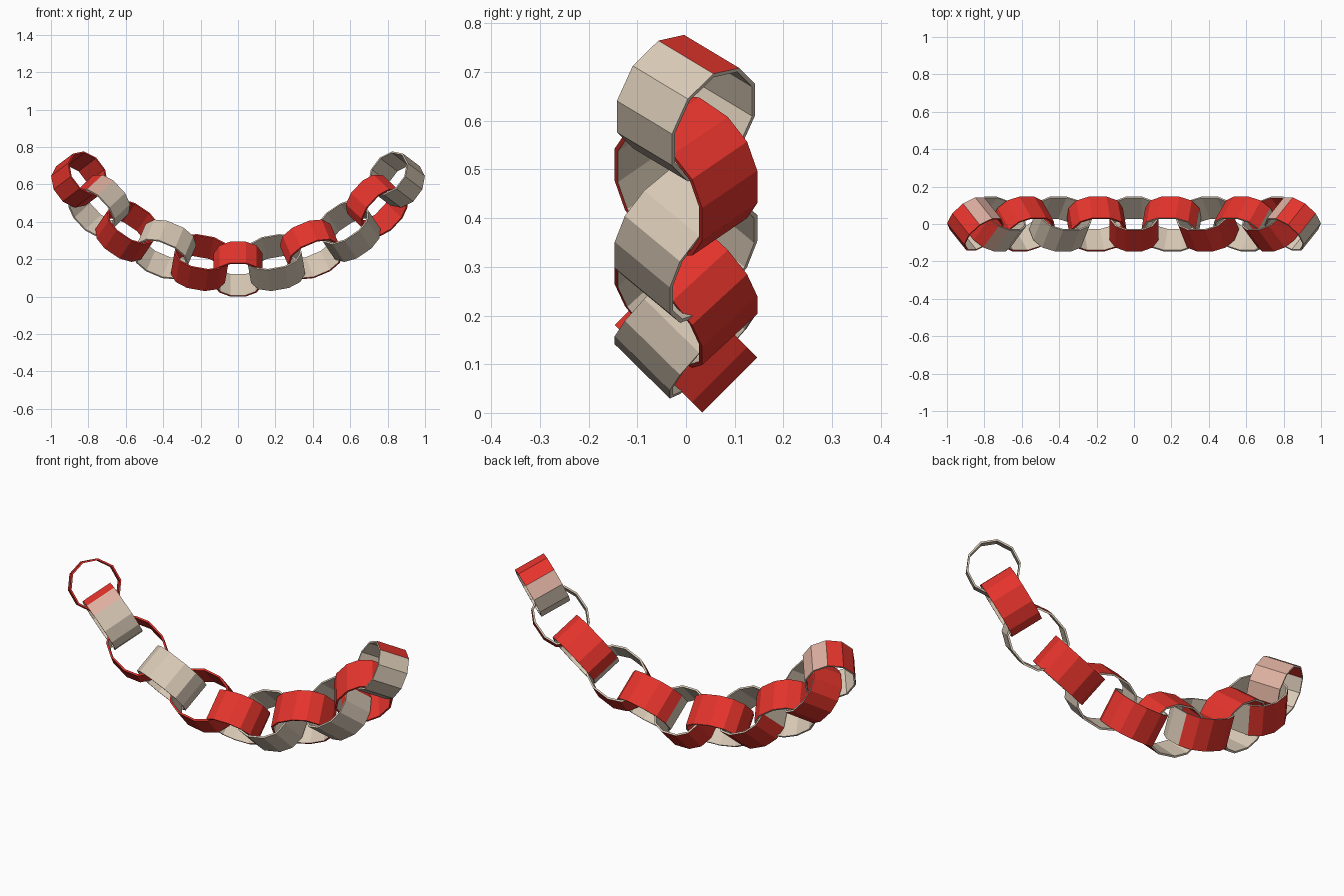
import bpy, bmesh, math
from mathutils import Vector

if "Cube" in bpy.data.objects:
    bpy.data.objects.remove(bpy.data.objects["Cube"])

def material(name, rgb):
    m = bpy.data.materials.new(name)
    m.diffuse_color = (*rgb, 1)
    m.use_nodes = True
    m.node_tree.nodes["Principled BSDF"].inputs["Base Color"].default_value = m.diffuse_color
    return m

RED, BEIGE, PINK = 0, 1, 2
MATS = [material("red paper", (0.78, 0.034, 0.025)),
        material("beige paper", (0.69, 0.585, 0.465)),
        material("pink paper", (0.72, 0.43, 0.35))]

# right half of the hanging chain: x, z, slope in degrees, half length, sides
LINKS = [(0.0, 0.147, 0, 0.130, 12),
         (0.20, 0.182, 10, 0.147, 12),
         (0.392, 0.252, 23, 0.147, 12),
         (0.592, 0.352, 34, 0.147, 12),
         (0.742, 0.487, 47, 0.140, 12),
         (0.848, 0.626, 53, 0.131, 10)]
HALF_WIDTH, RADIUS, THICK = 0.08, 0.127, 0.009

# colours by link: front outside, inside of the back, back outside
COLOURS = {-5: (RED, RED, PINK), -4: (BEIGE, BEIGE, RED), -3: (RED, RED, RED),
           -2: (BEIGE, BEIGE, RED), -1: (RED, RED, RED), 0: (RED, BEIGE, RED),
           1: (BEIGE, BEIGE, RED), 2: (RED, BEIGE, RED), 3: (BEIGE, BEIGE, RED),
           4: (RED, RED, RED), 5: (BEIGE, BEIGE, PINK)}

def outer_colour(i, f, t):
    front, _, back = COLOURS[i]
    centre = f.calc_center_median()
    is_front = f.normal.y < 0.02
    c = front if is_front else back
    if i == -5 and not is_front:                      # left end: pink towards the chain
        c = RED if centre.x < -0.02 else PINK
    elif i == 5:                                      # right end: red top, pink below it
        if f.normal.z > 0.75 and not is_front:
            c = RED
        elif f.normal.z > 0.75:
            c = PINK
        elif f.normal.z < 0.1:
            c = BEIGE
    elif i == -4 and is_front:                        # red and pink tip of the second link
        along = centre.dot(t)
        c = RED if along < -0.11 else PINK if along < -0.05 else BEIGE
    return c

def paper_link(i):
    x, z, slope, length, sides = LINKS[abs(i)]
    side = -1 if i < 0 else 1
    th = math.radians(slope) * side
    t = Vector((math.cos(th), 0, math.sin(th)))       # along the chain
    n = Vector((-math.sin(th), 0, math.cos(th)))      # across the chain
    up = 1 if i % 2 == 0 else -1                      # links lean alternately
    b = (Vector((0, -1, 0)) + n * up).normalized()
    axis = t.cross(b)

    # middle links are slightly squared, with a flat face front and back
    half = 0.0 if sides == 10 else 0.5
    power = 1.0 if sides == 10 else 0.85
    grow = 1.0 if sides == 10 else 1 / math.cos(math.pi / sides) ** power

    def rounded(v):
        return math.copysign(abs(v) ** power, v) * grow

    bm = bmesh.new()
    rings = []
    for k in range(sides):
        a = 2 * math.pi * (k + half) / sides
        ring = []
        for inset, w in ((0, -1), (0, 1), (THICK, 1), (THICK, -1)):
            p = (t * rounded(math.cos(a)) * (length - inset)
                 + b * rounded(math.sin(a)) * (RADIUS - inset) + axis * w * HALF_WIDTH)
            ring.append(bm.verts.new(p))
        rings.append(ring)
    kinds = []
    for k in range(sides):
        r, s = rings[k], rings[(k + 1) % sides]
        for j, kind in enumerate(("outer", "rim", "inner", "rim")):
            q = (j + 1) % 4
            kinds.append((bm.faces.new((r[j], s[j], s[q], r[q])), kind))
    bmesh.ops.recalc_face_normals(bm, faces=bm.faces)
    bm.normal_update()

    front, inside, _ = COLOURS[i]
    for f, kind in kinds:
        if kind == "outer":
            f.material_index = outer_colour(i, f, t)
        elif kind == "inner":
            f.material_index = inside if f.normal.y < 0.02 else BEIGE
        else:
            f.material_index = front if f.normal.y < 0 else BEIGE

    name = f"paper_link_{i + 6:02d}"
    me = bpy.data.meshes.new(name)
    bm.to_mesh(me)
    bm.free()
    for m in MATS:
        me.materials.append(m)
    ob = bpy.data.objects.new(name, me)
    ob.location = (x * side, 0, z)
    bpy.context.collection.objects.link(ob)

for i in range(-5, 6):
    paper_link(i)
